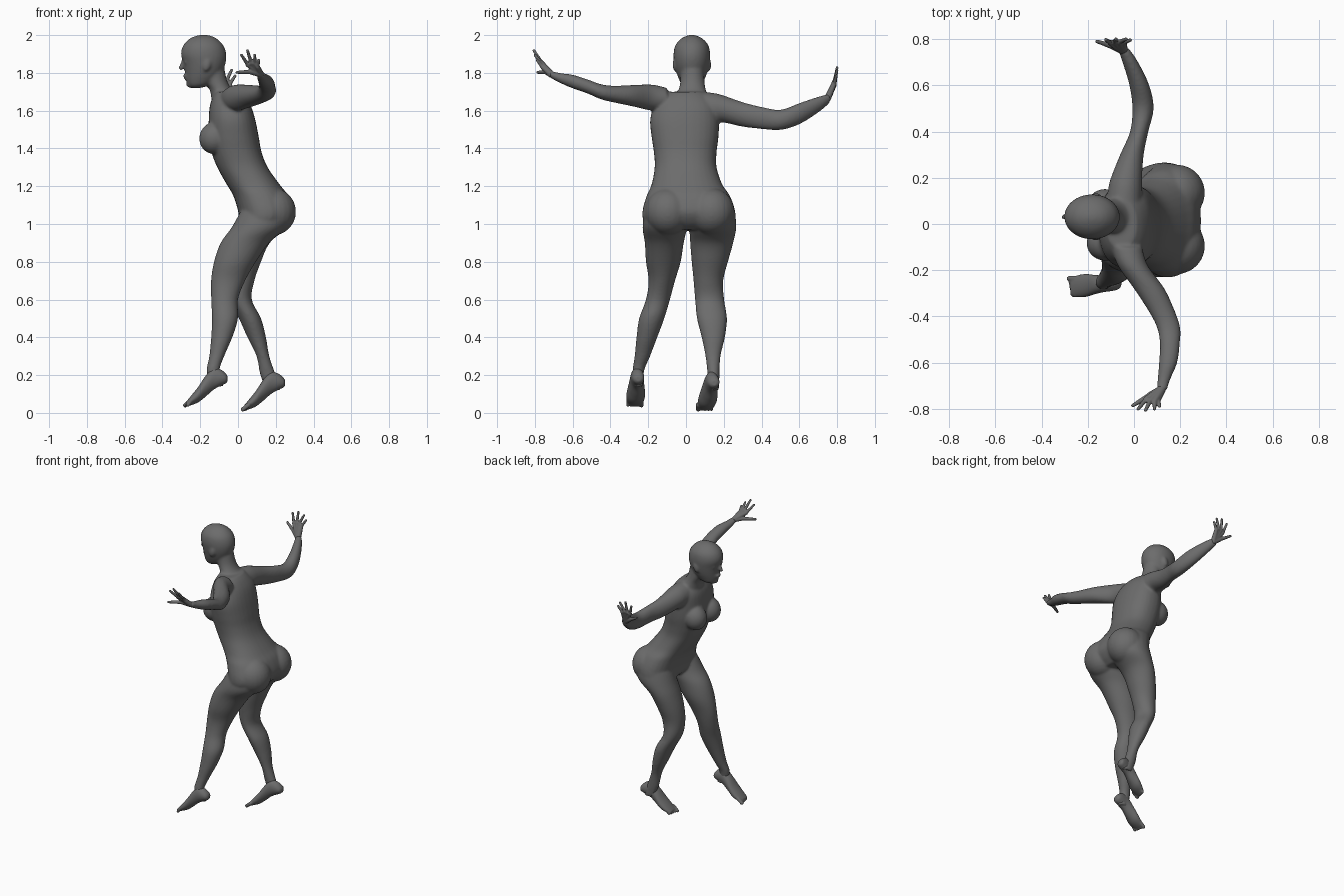
import bpy, bmesh, math
from mathutils import Vector, Matrix

if "Cube" in bpy.data.objects:
    bpy.data.objects.remove(bpy.data.objects["Cube"], do_unlink=True)

GRAY = (0.15, 0.15, 0.15, 1)
skin = bpy.data.materials.new("dark_gray_skin")
skin.use_nodes = True
skin.diffuse_color = GRAY
skin.node_tree.nodes["Principled BSDF"].inputs["Base Color"].default_value = GRAY


def spline(rows, n=5):
    """Smoothly resample cross-section rows."""
    rows = [Vector(r) for r in rows]
    out = []
    for i in range(len(rows) - 1):
        a, b, c, d = (rows[max(i - 1, 0)], rows[i], rows[i + 1],
                      rows[min(i + 2, len(rows) - 1)])
        for k in range(n):
            t = k / n
            out.append(0.5 * (2 * b + (c - a) * t + (2 * a - 5 * b + 4 * c - d) * t * t
                              + (3 * b - a - 3 * c + d) * t ** 3))
    return out + [rows[-1]]


def loft(bm, axis, rows, power=1.0, segs=32):
    """Rows are (position on axis, min, max, min, max) on the other two axes."""
    others = [i for i in range(3) if i != axis]
    rings = []
    for pos, a0, a1, b0, b1 in spline(rows):
        ring = []
        for k in range(segs):
            t = 2 * math.pi * k / segs
            c, s = math.cos(t), math.sin(t)
            p = [0, 0, 0]
            p[axis] = pos
            p[others[0]] = (a0 + a1) / 2 + (a1 - a0) / 2 * math.copysign(abs(c) ** power, c)
            p[others[1]] = (b0 + b1) / 2 + (b1 - b0) / 2 * math.copysign(abs(s) ** power, s)
            ring.append(bm.verts.new(p))
        rings.append(ring)
    faces = [bm.faces.new(rings[0]), bm.faces.new(rings[-1][::-1])]
    for r0, r1 in zip(rings, rings[1:]):
        for k in range(segs):
            j = (k + 1) % segs
            faces.append(bm.faces.new((r0[k], r1[k], r1[j], r0[j])))
    bmesh.ops.recalc_face_normals(bm, faces=faces)


def ball(bm, center, size, tilt=0):
    m = Matrix.Translation(center) @ Matrix.Rotation(tilt, 4, 'Y') @ Matrix.Diagonal((*size, 1))
    bmesh.ops.create_uvsphere(bm, u_segments=24, v_segments=16, radius=1, matrix=m)


def capsule(bm, p, q, r0, r1):
    p, q = Vector(p), Vector(q)
    d = q - p
    m = Matrix.Translation((p + q) / 2) @ d.to_track_quat('Z', 'Y').to_matrix().to_4x4()
    bmesh.ops.create_cone(bm, cap_ends=True, segments=16, radius1=r0, radius2=r1,
                          depth=d.length, matrix=m)
    ball(bm, p, (r0,) * 3)
    ball(bm, q, (r1,) * 3)


def finish(name, bm, voxel, smooth):
    """Fuse the overlapping volumes into one smooth skin."""
    me = bpy.data.meshes.new(name)
    bm.to_mesh(me)
    bm.free()
    me.materials.append(skin)
    ob = bpy.data.objects.new(name, me)
    bpy.context.collection.objects.link(ob)
    rm = ob.modifiers.new("fuse", 'REMESH')
    rm.mode = 'VOXEL'
    rm.voxel_size = voxel
    rm.use_smooth_shade = True
    sm = ob.modifiers.new("soften", 'SMOOTH')
    sm.factor = 0.5
    sm.iterations = smooth
    return ob


body = bmesh.new()

# torso, from pelvis to collar
loft(body, 2, [
    (0.97, 0.05, 0.22, -0.15, 0.18), (1.01, 0.01, 0.265, -0.22, 0.255),
    (1.07, 0.00, 0.29, -0.23, 0.26), (1.15, -0.025, 0.265, -0.208, 0.232),
    (1.21, -0.06, 0.22, -0.182, 0.192), (1.30, -0.11, 0.157, -0.166, 0.162),
    (1.38, -0.14, 0.125, -0.17, 0.162), (1.46, -0.155, 0.11, -0.182, 0.172),
    (1.55, -0.155, 0.092, -0.19, 0.175), (1.62, -0.15, 0.07, -0.17, 0.165),
    (1.67, -0.135, 0.04, -0.14, 0.13), (1.70, -0.12, 0.01, -0.10, 0.10)], 0.88)

# bust and buttocks
for y in (-0.082, 0.075):
    ball(body, (-0.125, y, 1.455), (0.08, 0.077, 0.085), 0.25)
for y in (-0.095, 0.135):
    ball(body, (0.185, y, 1.065), (0.122, 0.122, 0.125))

# neck
loft(body, 2, [
    (1.62, -0.14, 0.06, -0.10, 0.13), (1.67, -0.142, 0.02, -0.065, 0.12),
    (1.71, -0.15, -0.03, -0.04, 0.105), (1.76, -0.18, -0.058, -0.03, 0.098),
    (1.84, -0.21, -0.075, -0.03, 0.095)])

# head
loft(body, 2, [
    (1.72, -0.248, -0.20, 0.005, 0.055), (1.735, -0.265, -0.15, -0.02, 0.08),
    (1.765, -0.275, -0.11, -0.037, 0.097), (1.80, -0.28, -0.085, -0.05, 0.112),
    (1.85, -0.289, -0.066, -0.062, 0.124), (1.90, -0.302, -0.062, -0.066, 0.128),
    (1.945, -0.29, -0.077, -0.057, 0.119), (1.978, -0.26, -0.108, -0.03, 0.092),
    (1.995, -0.225, -0.14, 0.0, 0.062), (2.001, -0.195, -0.17, 0.02, 0.04)])

# face: nose, lips, chin, eyes and ears
capsule(body, (-0.288, 0.031, 1.87), (-0.302, 0.031, 1.826), 0.009, 0.013)
ball(body, (-0.278, 0.031, 1.785), (0.014, 0.026, 0.008))
ball(body, (-0.274, 0.031, 1.771), (0.014, 0.022, 0.008))
ball(body, (-0.252, 0.031, 1.738), (0.022, 0.026, 0.018))
for s in (-1, 1):
    ball(body, (-0.272, 0.031 + s * 0.036, 1.856), (0.013, 0.016, 0.009))
    ball(body, (-0.165, 0.031 + s * 0.09, 1.842), (0.02, 0.013, 0.034), 0.2)

# left leg, stepping forward
loft(body, 2, [
    (0.14, -0.145, -0.075, -0.278, -0.225), (0.22, -0.167, -0.098, -0.283, -0.222),
    (0.30, -0.152, -0.073, -0.272, -0.19), (0.40, -0.142, -0.03, -0.262, -0.152),
    (0.50, -0.138, 0.00, -0.248, -0.115), (0.60, -0.142, 0.00, -0.212, -0.085),
    (0.70, -0.143, 0.038, -0.198, -0.058), (0.80, -0.127, 0.095, -0.212, -0.028),
    (0.90, -0.092, 0.165, -0.218, -0.012), (0.98, -0.035, 0.25, -0.23, 0.005),
    (1.06, 0.01, 0.28, -0.22, 0.01)])

# right leg, trailing
loft(body, 2, [
    (0.12, 0.15, 0.225, 0.125, 0.175), (0.20, 0.118, 0.20, 0.115, 0.177),
    (0.30, 0.098, 0.166, 0.103, 0.183), (0.40, 0.05, 0.148, 0.083, 0.206),
    (0.50, 0.005, 0.122, 0.058, 0.217), (0.60, -0.045, 0.073, 0.048, 0.202),
    (0.70, -0.06, 0.087, 0.04, 0.197), (0.80, -0.05, 0.122, 0.03, 0.222),
    (0.90, -0.025, 0.168, 0.022, 0.25), (0.98, 0.0, 0.255, 0.018, 0.266),
    (1.06, 0.02, 0.28, 0.015, 0.26)])

# left arm
loft(body, 1, [
    (-0.72, 0.098, 0.142, 1.775, 1.812), (-0.67, 0.102, 0.158, 1.748, 1.80),
    (-0.60, 0.108, 0.187, 1.718, 1.79), (-0.52, 0.112, 0.198, 1.69, 1.765),
    (-0.45, 0.10, 0.20, 1.66, 1.74), (-0.38, 0.065, 0.178, 1.643, 1.732),
    (-0.28, 0.00, 0.132, 1.622, 1.736), (-0.18, -0.07, 0.06, 1.60, 1.738),
    (-0.10, -0.10, 0.035, 1.60, 1.72)])

# right arm
loft(body, 1, [
    (0.08, -0.12, 0.03, 1.56, 1.70), (0.15, -0.112, 0.035, 1.535, 1.693),
    (0.20, -0.10, 0.035, 1.537, 1.68), (0.30, -0.06, 0.042, 1.515, 1.645),
    (0.40, -0.017, 0.062, 1.503, 1.62), (0.50, -0.007, 0.085, 1.498, 1.605),
    (0.60, -0.02, 0.066, 1.528, 1.64), (0.70, -0.05, 0.018, 1.59, 1.674),
    (0.76, -0.072, -0.022, 1.64, 1.69)])
finish("body", body, 0.008, 6)


# feet: shared profile along the sole, each with its own offset
def foot(name, dx, dz, toe_y, heel_y):
    bm = bmesh.new()
    rows = [(-0.275, 0.036, 0.030, 0.055), (-0.25, 0.046, 0.036, 0.085),
            (-0.21, 0.050, 0.052, 0.135), (-0.17, 0.042, 0.083, 0.195),
            (-0.13, 0.036, 0.118, 0.235), (-0.09, 0.034, 0.140, 0.225),
            (-0.065, 0.028, 0.152, 0.205), (-0.055, 0.014, 0.162, 0.190)]
    path = []
    for x, half, z0, z1 in rows:
        t = (x + 0.28) / 0.225
        y = toe_y + (heel_y - toe_y) * t
        path.append((x + dx, y - half, y + half, z0 + dz, z1 + dz))
    loft(bm, 0, path)
    side = 1 if toe_y < 0 else -1      # big toe lies toward the middle
    for k in range(5):
        y = toe_y + side * (0.036 - 0.018 * k)
        r = 0.013 if k == 0 else 0.0095
        capsule(bm, (-0.25 + dx, y, 0.06 + dz),
                (-0.28 + dx + 0.004 * k, y, 0.036 + dz), r, r * 0.9)
    finish(name, bm, 0.005, 3)


foot("left_foot", 0.0, 0.004, -0.272, -0.252)
foot("right_foot", 0.305, -0.018, 0.10, 0.15)


# hands: palm bars fan from the wrist to the knuckles, then the fingers
def hand(name, wrist, knuckles, tips, thumb):
    bm = bmesh.new()
    for k, t in zip(knuckles, tips):
        capsule(bm, wrist, k, 0.018, 0.0125)
        capsule(bm, k, t, 0.0105, 0.0075)
    for a, b in zip(knuckles, knuckles[1:]):
        capsule(bm, a, b, 0.012, 0.012)
    capsule(bm, wrist, thumb[0], 0.018, 0.014)
    capsule(bm, thumb[0], thumb[1], 0.013, 0.008)
    finish(name, bm, 0.004, 2)


hand("left_hand", (0.12, -0.715, 1.793),
     [(0.052, -0.758, 1.843), (0.07, -0.765, 1.855), (0.09, -0.765, 1.85), (0.104, -0.76, 1.832)],
     [(0.018, -0.80, 1.895), (0.05, -0.805, 1.918), (0.088, -0.80, 1.895), (0.11, -0.788, 1.852 + 0.015)],
     [(0.07, -0.74, 1.805), (-0.005, -0.785, 1.803)])
hand("right_hand", (-0.045, 0.75, 1.665),
     [(-0.102, 0.783, 1.745), (-0.082, 0.787, 1.755), (-0.062, 0.787, 1.755), (-0.043, 0.785, 1.742)],
     [(-0.122, 0.797, 1.81), (-0.078, 0.80, 1.828), (-0.034, 0.80, 1.815), (-0.015, 0.796, 1.785)],
     [(-0.09, 0.767, 1.695), (-0.16, 0.79, 1.735)])
